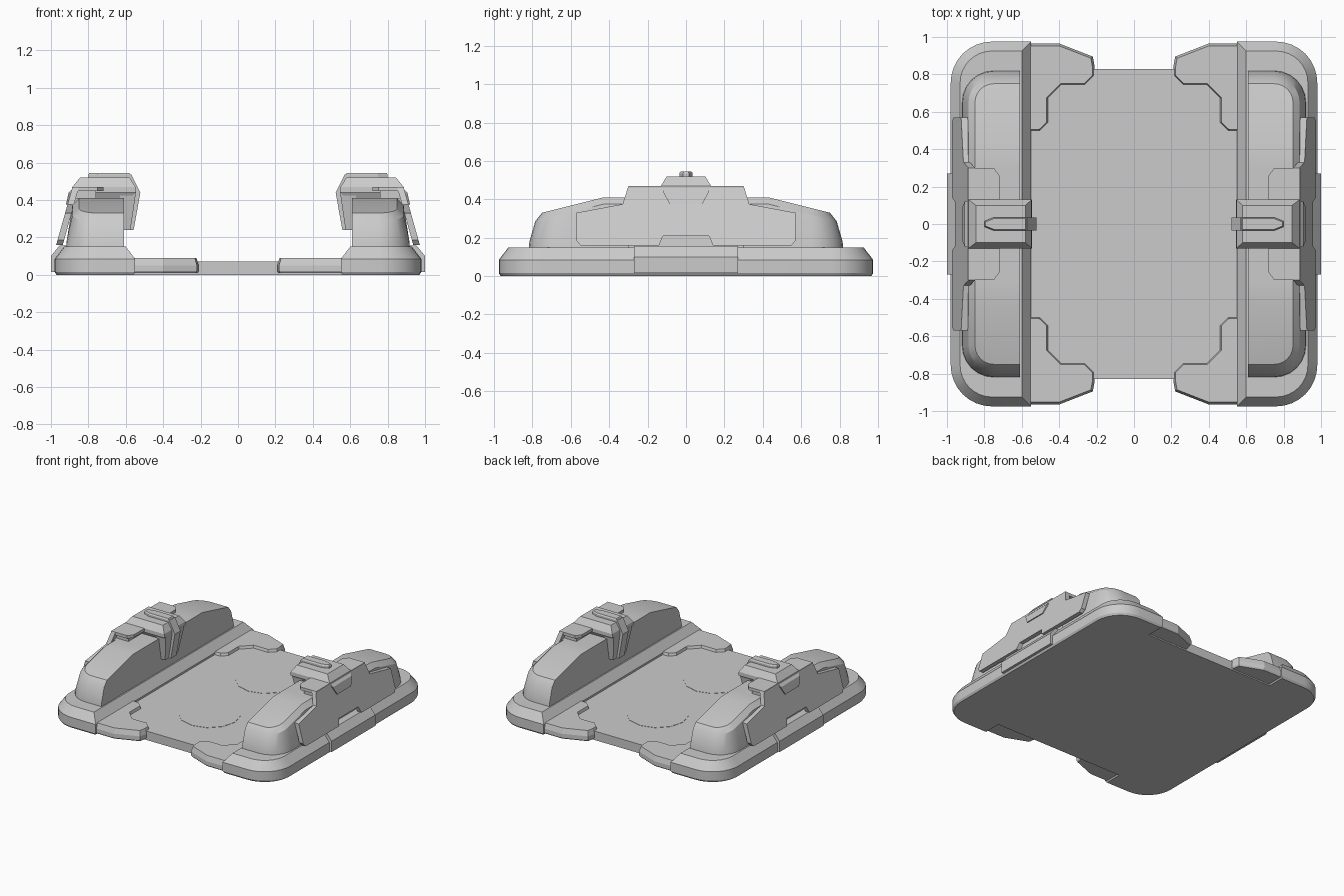
import bpy, bmesh
from math import sin, cos, pi, radians
from mathutils import Vector

if "Cube" in bpy.data.objects:
    bpy.data.objects.remove(bpy.data.objects["Cube"])


def finish(name, bm, mirror_x=True, mirror_y=False, smooth=False):
    bmesh.ops.recalc_face_normals(bm, faces=bm.faces)
    me = bpy.data.meshes.new(name)
    bm.to_mesh(me)
    bm.free()
    ob = bpy.data.objects.new(name, me)
    bpy.context.collection.objects.link(ob)
    if smooth:
        bpy.ops.object.select_all(action='DESELECT')
        ob.select_set(True)
        bpy.context.view_layer.objects.active = ob
        bpy.ops.object.shade_smooth_by_angle(angle=radians(25))
    if mirror_x or mirror_y:
        mod = ob.modifiers.new("mirror", 'MIRROR')
        mod.use_axis = (mirror_x, mirror_y, False)
        mod.use_mirror_merge = False
    return ob


def loft(name, rings, **kw):
    bm = bmesh.new()
    rows = [[bm.verts.new(p) for p in r] for r in rings]
    n = len(rows[0])
    for a, b in zip(rows, rows[1:]):
        for i in range(n):
            j = (i + 1) % n
            bm.faces.new((a[i], a[j], b[j], b[i]))
    bm.faces.new(rows[0])
    bm.faces.new(rows[-1])
    return finish(name, bm, **kw)


def hull(name, pts, **kw):
    bm = bmesh.new()
    for p in pts:
        bm.verts.new(p)
    r = bmesh.ops.convex_hull(bm, input=bm.verts)
    loose = [v for v in bm.verts if not v.link_faces]
    bmesh.ops.delete(bm, geom=loose, context='VERTS')
    bmesh.ops.dissolve_limit(bm, angle_limit=0.01, verts=bm.verts, edges=bm.edges)
    return finish(name, bm, **kw)


def inset(poly, d):
    # mitred inset of a counter-clockwise outline
    out = []
    for i, p in enumerate(poly):
        p, a, b = Vector(p), Vector(poly[i - 1]), Vector(poly[(i + 1) % len(poly)])
        e, f = (p - a).normalized(), (b - p).normalized()
        n1, n2 = Vector((-e.y, e.x)), Vector((-f.y, f.x))
        out.append(p + (n1 + n2) * d / (1 + n1.dot(n2)))
    return out


def layers(poly, steps):
    return [[(p[0], p[1], z) for p in inset(poly, d)] for d, z in steps]


def arc(cx, cy, r, a0, a1, n=8):
    return [(cx + r * cos(radians(a0 + (a1 - a0) * i / n)),
             cy + r * sin(radians(a0 + (a1 - a0) * i / n))) for i in range(n + 1)]


def rect(x0, x1, y, z):
    return [(x0, -y, z), (x1, -y, z), (x1, y, z), (x0, y, z)]


# Floor plate with two round pads lying flush in it
floor = [(-.58, -.83), (.58, -.83), (.58, .83), (-.58, .83)]
loft("floor_plate", layers(floor, [(0, 0), (0, .07)]), mirror_x=False)
pad = [(.22 * sin(-i * pi / 6), .35 + .22 * cos(i * pi / 6)) for i in range(12)]
loft("round_pad", layers(pad, [(0, .05), (0, .072)]), mirror_x=False, mirror_y=True)

# Side bases with rounded outer corners and chamfered tops
base = ([(.55, -.975)] + arc(.76, -.755, .22, -90, 0)
        + arc(.76, .755, .22, 0, 90) + [(.55, .975)])
loft("side_base", layers(base, [(.01, 0), (0, .015), (0, .085), (.05, .15)]), smooth=True)

# Stepped corner plates
corner = [(.21, .79), (.26, .74), (.385, .74), (.455, .67), (.455, .54), (.5, .495),
          (.6, .49), (.6, .965), (.4, .965), (.22, .895), (.21, .84)]
loft("corner_plate", layers(corner, [(.006, .01), (0, .02), (0, .05), (.012, .09)]),
     mirror_y=True)

# Outer step block on each base
step = [[(x, y, z) for y, z in ((-.27, .015), (.27, .015), (.27, .1), (-.27, .1))]
        for x in (.9, 1.0)]
hull("base_step", rect(.9, 1.0, .27, .015) + rect(.9, 1.0, .27, .1) + rect(.9, .955, .27, .156))


# Rounded pods, sloping down towards the ends
def pod_ring(d, zf):
    pts = [(.61, .3), (.92 - d, .3), (.92 - d, .43), (.61, .43), (.61, .82 - d)]
    pts += arc(.75, .65, .17 - d, 0, 90, 6)
    return [(x, y, zf(y)) for x, y in pts]


def roof(y):
    return .41 - .25 * max(0, y - .43)


hull("pod", pod_ring(0, lambda y: .14) + pod_ring(.004, lambda y: .18)
     + pod_ring(.035, lambda y: roof(y) - .035) + pod_ring(.07, roof),
     mirror_y=True, smooth=True)

# Core between the pods
hull("core", rect(.61, .9, .3, .14) + rect(.61, .87, .3, .41))

# Slanted armour panel on the outside
half = [(.12, .21), (.14, .16), (.55, .16), (.57, .185), (.57, .33), (.33, .375),
        (.3, .47)]
outline = half + [(-y, z) for y, z in reversed(half)]
loft("armour_panel", [[(.972 - off - (z - .16) * .28, y, z) for y, z in outline]
                      for off in (.035, 0)])

# Roof flange folding inwards from the panel
flange = [(.72, -.26), (.75, -.3), (.888, -.3), (.888, .3), (.75, .3), (.72, .26)]
loft("roof_flange", layers(flange, [(0, .447), (0, .47)]))
hull("flange_support", rect(.76, .88, .27, .4) + rect(.76, .87, .27, .45))

# Central tower: tapered skirt and head
hull("tower_head", rect(.545, .89, .13, .44) + rect(.548, .885, .13, .47)
     + rect(.58, .845, .1, .52))
hull("tower_skirt", rect(.62, .92, .085, .375) + rect(.545, .905, .12, .44)
     + rect(.6, .875, .12, .47))

# Inner arm reaching down from the tower, with a clip and a top fin
hull("inner_arm", rect(.575, .63, .08, .24) + rect(.545, .63, .115, .445))
hull("clip", rect(.558, .6, .035, .24) + rect(.522, .6, .035, .44)
     + rect(.57, .6, .035, .535))
fin = [(.575, -.035), (.75, -.035), (.8, -.015), (.8, .015), (.75, .035), (.575, .035)]
loft("top_fin", layers(fin, [(0, .5), (0, .535), (.006, .545)]))
